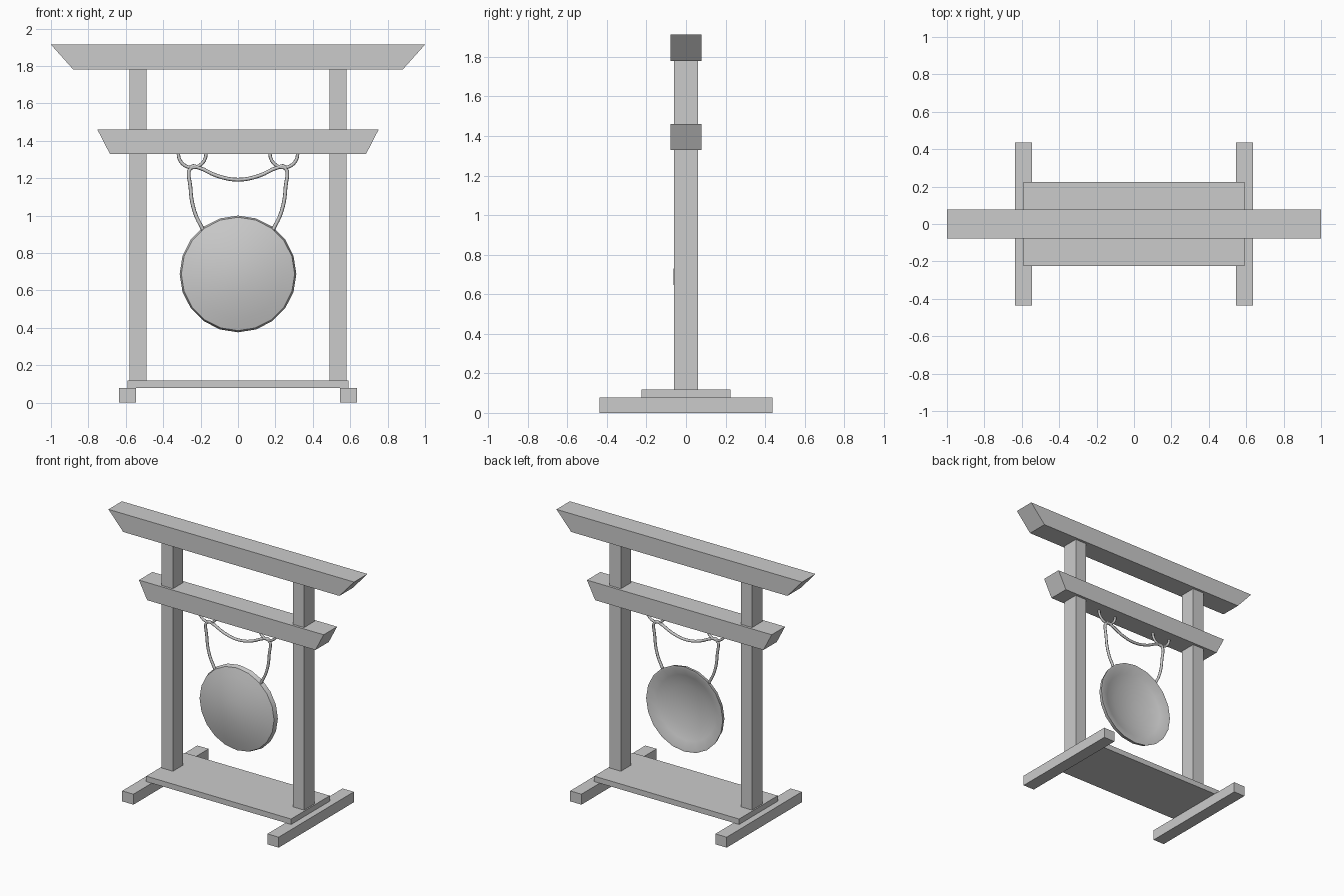
import bpy, bmesh, math
from mathutils import Vector

if "Cube" in bpy.data.objects:
    bpy.data.objects.remove(bpy.data.objects["Cube"])


def finish(bm, name):
    bmesh.ops.recalc_face_normals(bm, faces=bm.faces)
    me = bpy.data.meshes.new(name)
    bm.to_mesh(me)
    bm.free()
    ob = bpy.data.objects.new(name, me)
    bpy.context.collection.objects.link(ob)
    return ob


def prism(name, profile, y0, y1):
    """Extrude an (x, z) outline from y0 to y1."""
    bm = bmesh.new()
    face = bm.faces.new([bm.verts.new((x, y0, z)) for x, z in profile])
    ext = bmesh.ops.extrude_face_region(bm, geom=[face])
    moved = [v for v in ext["geom"] if isinstance(v, bmesh.types.BMVert)]
    bmesh.ops.translate(bm, verts=moved, vec=(0, y1 - y0, 0))
    return finish(bm, name)


def box(name, x0, x1, half_y, z0, z1):
    return prism(name, [(x0, z0), (x1, z0), (x1, z1), (x0, z1)], -half_y, half_y)


def beam(name, top, bottom, half_y, z0, z1):
    return prism(name, [(-bottom, z0), (bottom, z0), (top, z1), (-top, z1)], -half_y, half_y)


def shade(ob, angle=40):
    bpy.ops.object.select_all(action='DESELECT')
    ob.select_set(True)
    bpy.context.view_layer.objects.active = ob
    bpy.ops.object.shade_smooth_by_angle(angle=math.radians(angle))


# Base board and cross beams with slanted ends
box("base_board", -0.59, 0.59, 0.225, 0.077, 0.117)
beam("top_beam", 1.0, 0.88, 0.078, 1.78, 1.914)
beam("lower_beam", 0.752, 0.685, 0.078, 1.33, 1.46)

# Feet, posts and hanging rings on both sides
for side, s in (("left", -1), ("right", 1)):
    box(side + "_foot", *sorted((s * 0.545, s * 0.637)), 0.437, 0, 0.077)
    box(side + "_post", *sorted((s * 0.488, s * 0.58)), 0.06, 0.1, 1.912)
    bpy.ops.mesh.primitive_torus_add(
        major_radius=0.074, minor_radius=0.009, major_segments=24, minor_segments=8,
        location=(s * 0.245, 0, 1.33), rotation=(math.pi / 2, 0, 0))
    ring = bpy.context.object
    ring.name = side + "_ring"
    shade(ring, 60)

# Gong: domed shell, convex to the front and hollow at the back
GONG_Z, SIDES = 0.688, 20
outline = [(0, -0.064), (0.08, -0.060), (0.16, -0.049), (0.24, -0.032), (0.303, -0.014),
           (0.312, 0.018), (0.298, 0.018), (0.24, -0.006), (0.16, -0.025),
           (0.08, -0.036), (0, -0.040)]
bm = bmesh.new()
pts = [bm.verts.new((0, y, GONG_Z + r)) for r, y in outline]
edges = [bm.edges.new(p) for p in zip(pts, pts[1:])]
bmesh.ops.spin(bm, geom=pts + edges, cent=(0, 0, GONG_Z), axis=(0, 1, 0),
               angle=2 * math.pi, steps=SIDES, use_duplicate=False)
bmesh.ops.remove_doubles(bm, verts=bm.verts, dist=0.0005)
shade(finish(bm, "gong"), 35)

# Rope: from the gong rim, over both rings with a sag between them
half = [(0.185, 0.92), (0.232, 1.02), (0.254, 1.15), (0.247, 1.262),
        (0.215, 1.258), (0.11, 1.212)]
path = [(-x, z) for x, z in half] + [(0, 1.192)] + half[::-1]
cu = bpy.data.curves.new("rope", 'CURVE')
cu.dimensions = '3D'
cu.bevel_depth = 0.01
cu.bevel_resolution = 2
cu.resolution_u = 4
cu.use_fill_caps = True
sp = cu.splines.new('BEZIER')
sp.bezier_points.add(len(path) - 1)
for bp, (x, z) in zip(sp.bezier_points, path):
    bp.co = Vector((x, 0, z))
    bp.handle_left_type = bp.handle_right_type = 'AUTO'
bpy.context.collection.objects.link(bpy.data.objects.new("rope", cu))
